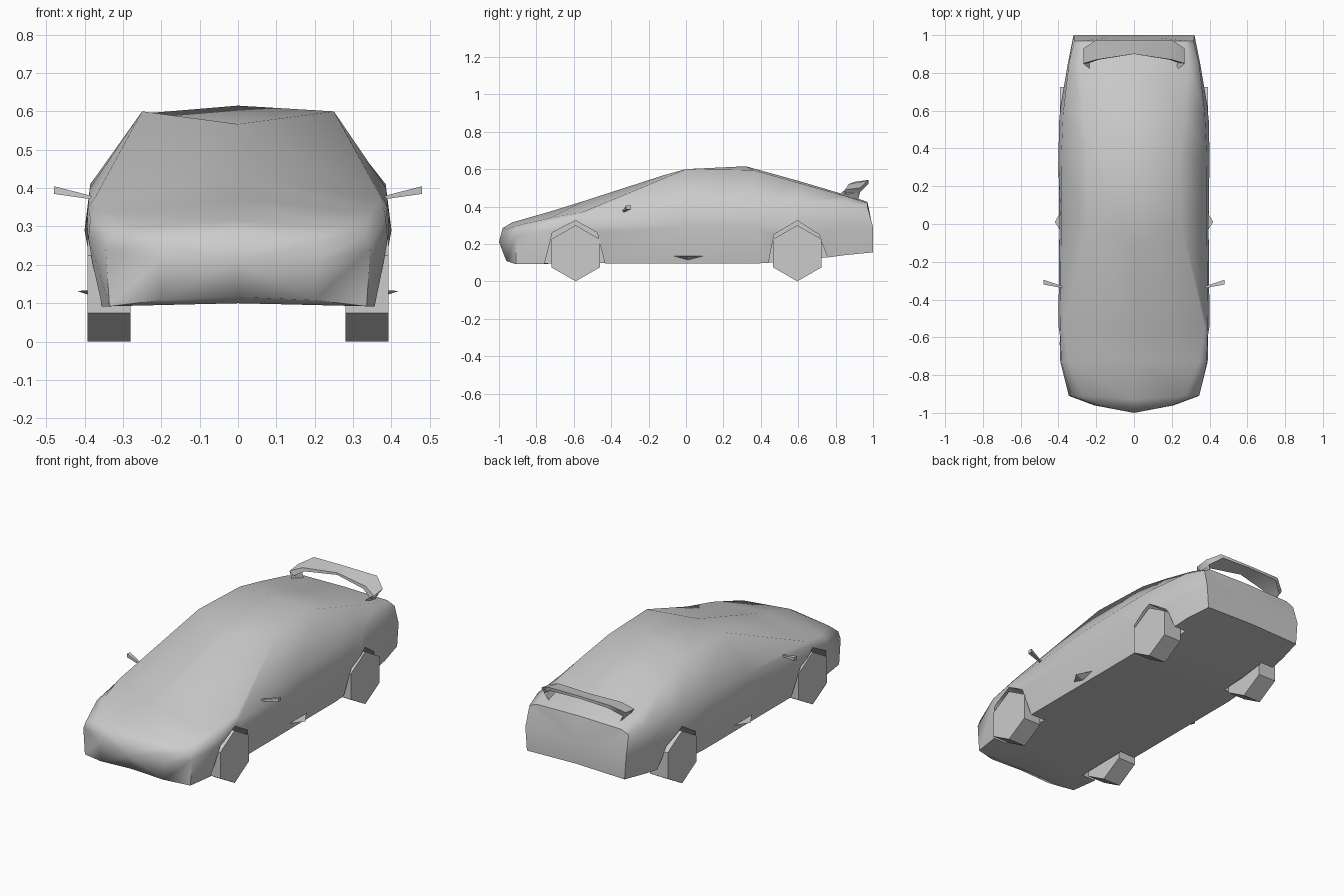
import bpy
import bmesh
from math import sin, cos, tau, radians

cube = bpy.data.objects.get("Cube")
if cube:
    bpy.data.objects.remove(cube, do_unlink=True)

grey = bpy.data.materials.new("light grey")
grey.use_nodes = True
colour = (0.6, 0.6, 0.6, 1)
grey.diffuse_color = colour
grey.node_tree.nodes["Principled BSDF"].inputs["Base Color"].default_value = colour


def make(name, verts, faces, smooth=None):
    """Create a mesh object with outward normals; smooth is an edge angle."""
    mesh = bpy.data.meshes.new(name)
    mesh.from_pydata(verts, [], faces)
    bm = bmesh.new()
    bm.from_mesh(mesh)
    bmesh.ops.recalc_face_normals(bm, faces=bm.faces)
    bm.to_mesh(mesh)
    bm.free()
    mesh.materials.append(grey)
    obj = bpy.data.objects.new(name, mesh)
    bpy.context.collection.objects.link(obj)
    if smooth:
        smooth_shade(obj, smooth)
    return obj


def smooth_shade(obj, angle):
    bpy.ops.object.select_all(action="DESELECT")
    obj.select_set(True)
    bpy.context.view_layer.objects.active = obj
    bpy.ops.object.shade_smooth_by_angle(angle=radians(angle))


def prism(name, outline, x0, x1):
    """Extrude a (y, z) outline along x."""
    n = len(outline)
    verts = [(x, y, z) for x in (x0, x1) for y, z in outline]
    faces = [tuple(range(n)), tuple(range(n, 2 * n))]
    faces += [(i, (i + 1) % n, n + (i + 1) % n, n + i) for i in range(n)]
    return make(name, verts, faces)


def loft(name, rings, tips=None, smooth=None):
    """Skin closed rings; cap the ends flat, or as fans to the two tips."""
    n = len(rings[0])
    verts = [p for ring in rings for p in ring]
    faces = []
    for r in range(len(rings) - 1):
        for i in range(n):
            j = (i + 1) % n
            faces.append((r * n + i, r * n + j, (r + 1) * n + j, (r + 1) * n + i))
    last = len(verts) - n
    if tips:
        verts += tips
        for k, start in enumerate((0, last)):
            faces += [(start + i, start + (i + 1) % n, last + n + k) for i in range(n)]
    else:
        faces += [tuple(range(n)), tuple(range(last, last + n))]
    return make(name, verts, faces, smooth)


# Body: lengthwise lines, one value per station from nose to tail
station = (-.96, -.91, -.73, -.55, 0, .36, .59, .85, .97)
spine_y = (-.98, -.93, -.73, -.55, -.12, .32, .59, .85, .97)
spine_z = (.285, .315, .372, .428, .567, .615, .54, .463, .425)
lines = (  # half widths, heights
    ((.2, .335, .36, .365, .365, .365, .36, .34, .31),
     (.108, .092, .092, .095, .095, .095, .105, .14, .155)),
    ((.21, .345, .39, .4, .395, .4, .395, .35, .32),
     (.21, .24, .27, .29, .29, .29, .3, .3, .29)),
    ((.2, .33, .385, .391, .386, .385, .375, .345, .315),
     (.26, .28, .32, .35, .4, .41, .42, .42, .4)),
    ((.16, .27, .345, .375, .25, .24, .27, .29, .27),
     (.278, .297, .338, .372, .6, .595, .53, .457, .42)),
)
rings = []
for s, y in enumerate(station):
    half = [(w[s], y, h[s]) for w, h in lines]
    floor = (0, y, lines[0][1][s] + .008)
    crown = (0, spine_y[s], spine_z[s])
    rings.append([floor] + half + [crown] + [(-a, b, c) for a, b, c in reversed(half)])
body = loft("body", rings, [(0, -1, .21), (0, 1, .28)])
# tail panel leans back to its lower edge
for v in body.data.vertices:
    if v.co.y > .96 and v.co.z < .35:
        v.co.y = 1

# Wheel arches cut into the body sides
arches = (
    [(-.77, .04), (-.715, .26), (-.59, .325), (-.475, .26), (-.42, .04)],
    [(.43, .04), (.47, .25), (.595, .325), (.71, .25), (.79, .04)],
)
for outline in arches:
    for side in (-1, 1):
        cutter = prism("arch_cutter", outline, side * .27, side * .6)
        cutter.hide_render = True
        mod = body.modifiers.new("arch", "BOOLEAN")
        mod.operation = "DIFFERENCE"
        mod.solver = "EXACT"
        mod.object = cutter
        bpy.context.view_layer.objects.active = body
        bpy.ops.object.modifier_apply(modifier=mod.name)
        bpy.data.objects.remove(cutter, do_unlink=True)
smooth_shade(body, 58)

# Six-sided wheels
for end, y in (("front", -.59), ("rear", .595)):
    hexagon = [(y + .15 * sin(i * tau / 6), .15 + .15 * cos(i * tau / 6)) for i in range(6)]
    for side, label in ((1, "left"), (-1, "right")):
        prism(f"{end}_{label}_wheel", hexagon, side * .28, side * .392)

# Rear wing: x, front y, back y, front z, back z, thickness
wing = ((.22, .81, .91, .455, .425, .03), (.268, .85, .93, .49, .5, .025),
        (.2, .87, .975, .52, .54, .018))
wing_half = [[(x, a, c), (x, b, d), (x * .93, b, d - t), (x * .93, a, c - t)]
             for x, a, b, c, d, t in wing]
middle = [(0, .9, .532), (0, .975, .542), (0, .975, .528), (0, .9, .52)]
mirrored = [[(-x, y, z) for x, y, z in ring] for ring in reversed(wing_half)]
loft("rear_wing", wing_half + [middle] + mirrored, smooth=60)

for side, label in ((1, "left"), (-1, "right")):
    # Door mirrors: thin tapering stalks widening outwards
    root, tip = side * .375, side * .48
    loft(f"{label}_mirror", [
        [(root, -.34, .37), (root, -.33, .37), (root, -.33, .378), (root, -.34, .378)],
        [(tip, -.32, .385), (tip, -.295, .385), (tip, -.295, .405), (tip, -.32, .405)]])
    # Sill winglets
    base = side * .36
    make(f"{label}_sill_winglet",
         [(base, -.08, .135), (base, .11, .135), (base, .01, .112), (side * .42, .01, .132)],
         [(0, 1, 2), (0, 1, 3), (1, 2, 3), (2, 0, 3)])
